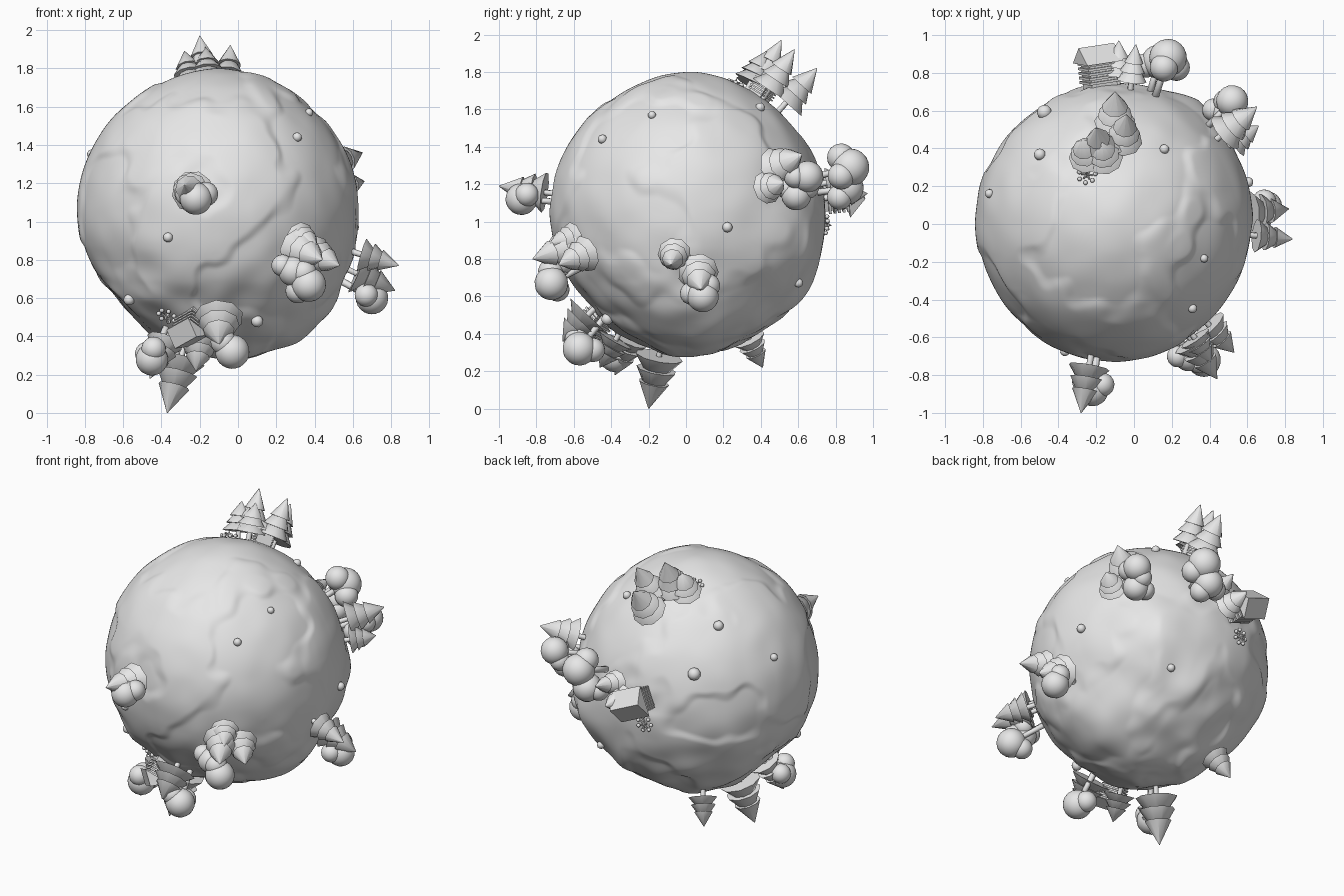
import bpy, bmesh, math, random
from mathutils import Vector, Matrix, noise

if "Cube" in bpy.data.objects:
    bpy.data.objects.remove(bpy.data.objects["Cube"])

random.seed(4)
C = Vector((-0.105, 0.01, 1.05))          # planet centre

grey = bpy.data.materials.new("stone_grey")
grey.diffuse_color = (0.8, 0.8, 0.8, 1)
grey.use_nodes = True
grey.node_tree.nodes["Principled BSDF"].inputs["Base Color"].default_value = grey.diffuse_color

# Broad swellings and hollows: direction, height, angular width
HILLS = [(Vector(d).normalized(), h, w) for d, h, w in [
    ((0.62, 0.05, -0.78), 0.065, 0.42),
    ((0.05, 0.10, -1.0), 0.035, 0.40),
    ((0.60, 0.75, -0.25), 0.065, 0.28),
    ((0.10, 0.75, -0.60), 0.035, 0.35),
    ((-0.72, 0.0, -0.68), -0.045, 0.32),
    ((0.0, 0.0, 1.0), 0.025, 0.45),
]]


def smoothstep(a, b, x):
    t = min(1, max(0, (x - a) / (b - a)))
    return t * t * (3 - 2 * t)


def surface(d):
    """Planet radius in direction d: raised land, soft hills, rougher underside."""
    land = noise.noise(d * 1.7 + Vector((3.1, 0.4, 1.7))) + 0.25 * noise.noise(d * 5)
    low = smoothstep(0.0, -0.7, d.z)
    r = 0.724 + 0.013 * smoothstep(-0.12, 0.12, land)
    r += 0.006 * noise.noise(d * 4.3) + 0.022 * low * noise.noise(d * 4 + Vector((1, 2, 3)))
    for c, h, w in HILLS:
        r += h * math.exp(-(d.angle(c) / w) ** 2)
    return r


def finish(name, bm, matrix=None, smooth=False, crease=None):
    me = bpy.data.meshes.new(name)
    # keep edges sharper than the crease angle
    if crease:
        bm.normal_update()
        for e in bm.edges:
            e.smooth = e.calc_face_angle(0) < math.radians(crease)
    bm.to_mesh(me)
    bm.free()
    me.materials.append(grey)
    for p in me.polygons:
        p.use_smooth = smooth
    ob = bpy.data.objects.new(name, me)
    bpy.context.collection.objects.link(ob)
    if matrix:
        ob.matrix_world = matrix
    return ob


def ground_frame(p, spin=0.0):
    """Frame on the ground below p with local z pointing outward, plus height of p."""
    v = Vector(p) - C
    d = v.normalized()
    r = surface(d)
    rot = d.to_track_quat('Z', 'Y').to_matrix().to_4x4()
    return Matrix.Translation(C + d * r) @ rot @ Matrix.Rotation(spin, 4, 'Z'), v.length - r


def cone(bm, r1, r2, z1, z2, sides=8, spin=0.0):
    m = Matrix.Translation((0, 0, (z1 + z2) / 2)) @ Matrix.Rotation(spin, 4, 'Z')
    bmesh.ops.create_cone(bm, cap_ends=True, segments=sides, radius1=r1, radius2=r2,
                          depth=z2 - z1, matrix=m)


def ball(bm, p, r, sub=3):
    bmesh.ops.create_icosphere(bm, subdivisions=sub, radius=r, matrix=Matrix.Translation(p))


def box(bm, p, s):
    bmesh.ops.create_cube(bm, size=1, matrix=Matrix.Translation(p) @ Matrix.Diagonal((*s, 1)))


# Planet
bm = bmesh.new()
bmesh.ops.create_icosphere(bm, subdivisions=7, radius=1)
for v in bm.verts:
    d = v.co.normalized()
    v.co = C + d * surface(d)
finish("planet", bm, smooth=True)


def fir(tip, width=0.105):
    m, h = ground_frame(tip, random.uniform(0, 1))
    bm = bmesh.new()
    cone(bm, 0.018, 0.015, -0.04, h * 0.4, 6)
    # overlapping skirts, narrower toward the tip
    for i, (a, b, w) in enumerate([(0.2, 0.52, 1.0), (0.4, 0.73, 0.84), (0.6, 1.0, 0.64)]):
        cone(bm, width * w, 0.002 if i == 2 else width * w * 0.3, h * a, h * b, 9, i * 0.3)
    finish("fir_tree", bm, m, True, 62)


def leafy(centre, r=0.085, spin=0.0):
    m, h = ground_frame(centre, spin)
    bm = bmesh.new()
    cone(bm, 0.02, 0.016, -0.04, max(h, 0.03), 6)
    ball(bm, (0, 0, h), r)
    ball(bm, (r * 0.65, 0, h - r * 0.4), r * 0.75)
    ball(bm, (-r * 0.4, r * 0.55, h - r * 0.45), r * 0.72)
    finish("leafy_tree", bm, m, True)


def cabin(p, spin, s=1.0):
    m, _ = ground_frame(p, spin)
    bm = bmesh.new()
    box(bm, (0, 0, 0.055), (0.15, 0.12, 0.15))
    # stacked wall boards
    for i in range(5):
        box(bm, (0, 0, 0.02 + i * 0.025), (0.18, 0.145, 0.014))
    # gable roof with overhang
    prof = [(-0.10, 0.125), (0, 0.215), (0.10, 0.125)]
    ends = [[bm.verts.new((x, y, z)) for y, z in prof] for x in (-0.105, 0.105)]
    bm.faces.new(ends[0])
    bm.faces.new(ends[1][::-1])
    for i in range(3):
        j = (i + 1) % 3
        bm.faces.new((ends[0][i], ends[1][i], ends[1][j], ends[0][j]))
    bmesh.ops.recalc_face_normals(bm, faces=bm.faces)
    finish("cabin", bm, m @ Matrix.Scale(s, 4))


def campfire(p):
    m, _ = ground_frame(p)
    bm = bmesh.new()
    for i in range(7):
        a = i * math.tau / 7
        ball(bm, (0.045 * math.cos(a), 0.045 * math.sin(a), 0.012), 0.012, 2)
    for i in range(3):
        bmesh.ops.create_cone(bm, cap_ends=True, segments=6, radius1=0.005, radius2=0.005,
                              depth=0.06, matrix=Matrix.Translation((0, 0, 0.018))
                              @ Matrix.Rotation(i * math.pi / 3, 4, 'Z')
                              @ Matrix.Rotation(math.radians(70), 4, 'X'))
    cone(bm, 0.016, 0, 0.005, 0.045, 6)
    finish("campfire", bm, m, True, 50)


def stone(p, r):
    m, _ = ground_frame(p)
    bm = bmesh.new()
    ball(bm, (0, 0, r * 0.2), r, 2)
    finish("stone", bm, m, True)


# Firs, listed by tip position
for tip, w in [
    ((-0.20, 0.51, 1.97), 0.10), ((-0.04, 0.58, 1.92), 0.10),      # top grove
    ((-0.10, 0.70, 1.82), 0.11), ((-0.28, 0.44, 1.89), 0.10),
    ((-0.17, 0.43, 1.91), 0.10),
    ((-0.28, -1.00, 1.19), 0.11),                                  # front grove
    ((0.44, -0.82, 0.80), 0.11), ((0.53, -0.68, 0.77), 0.10),      # front right grove
    ((0.41, -0.73, 0.88), 0.09),
    ((0.84, -0.08, 0.77), 0.09), ((0.82, 0.08, 0.64), 0.11),       # right grove
    ((0.65, 0.62, 1.36), 0.11), ((0.66, 0.52, 1.21), 0.09),        # back right grove
    ((-0.08, 0.97, 1.15), 0.09), ((0.01, 0.95, 1.25), 0.08),       # back grove
    ((-0.37, -0.20, 0.00), 0.13), ((-0.42, 0.41, 0.22), 0.09),     # underside
    ((-0.10, -0.66, 0.36), 0.13), ((-0.46, -0.38, 0.18), 0.10),
    ((-0.22, -0.46, 0.22), 0.10),
]:
    fir(tip, w)

# Leafy trees, listed by crown centre
for c, r, s in [
    ((-0.22, -0.88, 1.12), 0.085, 0.5), ((0.37, -0.72, 0.67), 0.09, 2.0),
    ((0.29, -0.70, 0.74), 0.08, 0.6),
    ((0.70, 0.09, 0.60), 0.085, 1.0), ((0.52, 0.65, 1.24), 0.085, 3.0),
    ((0.48, 0.59, 1.14), 0.08, 0.0), ((0.18, 0.88, 1.29), 0.10, 1.5),
    ((0.13, 0.86, 1.18), 0.09, 4.0), ((-0.03, -0.57, 0.32), 0.09, 2.5),
    ((-0.45, -0.38, 0.28), 0.085, 1.0),
]:
    leafy(c, r, s)

cabin((-0.19, 0.85, 1.15), 0.4, 0.98)
cabin((-0.26, -0.52, 0.42), 0.6, 0.8)
cabin((-0.10, 0.44, 1.75), 0.8, 0.65)

for p in [(-0.26, 0.28, 1.79), (-0.38, -0.42, 0.49), (-0.22, 0.78, 0.98)]:
    campfire(p)

# Scattered stones
for p, r in [((0.33, -0.47, 1.46), 0.025), ((0.39, -0.19, 1.59), 0.022),
             ((-0.36, -0.66, 0.92), 0.026), ((-0.56, -0.35, 0.60), 0.03),
             ((0.10, -0.42, 0.48), 0.032), ((0.60, 0.22, 0.97), 0.028),
             ((0.17, 0.41, 1.63), 0.026), ((-0.49, 0.36, 1.56), 0.032),
             ((-0.48, 0.60, 1.33), 0.04), ((-0.76, 0.16, 1.35), 0.024),
             ((0.22, 0.62, 0.66), 0.025)]:
    stone(p, r)
